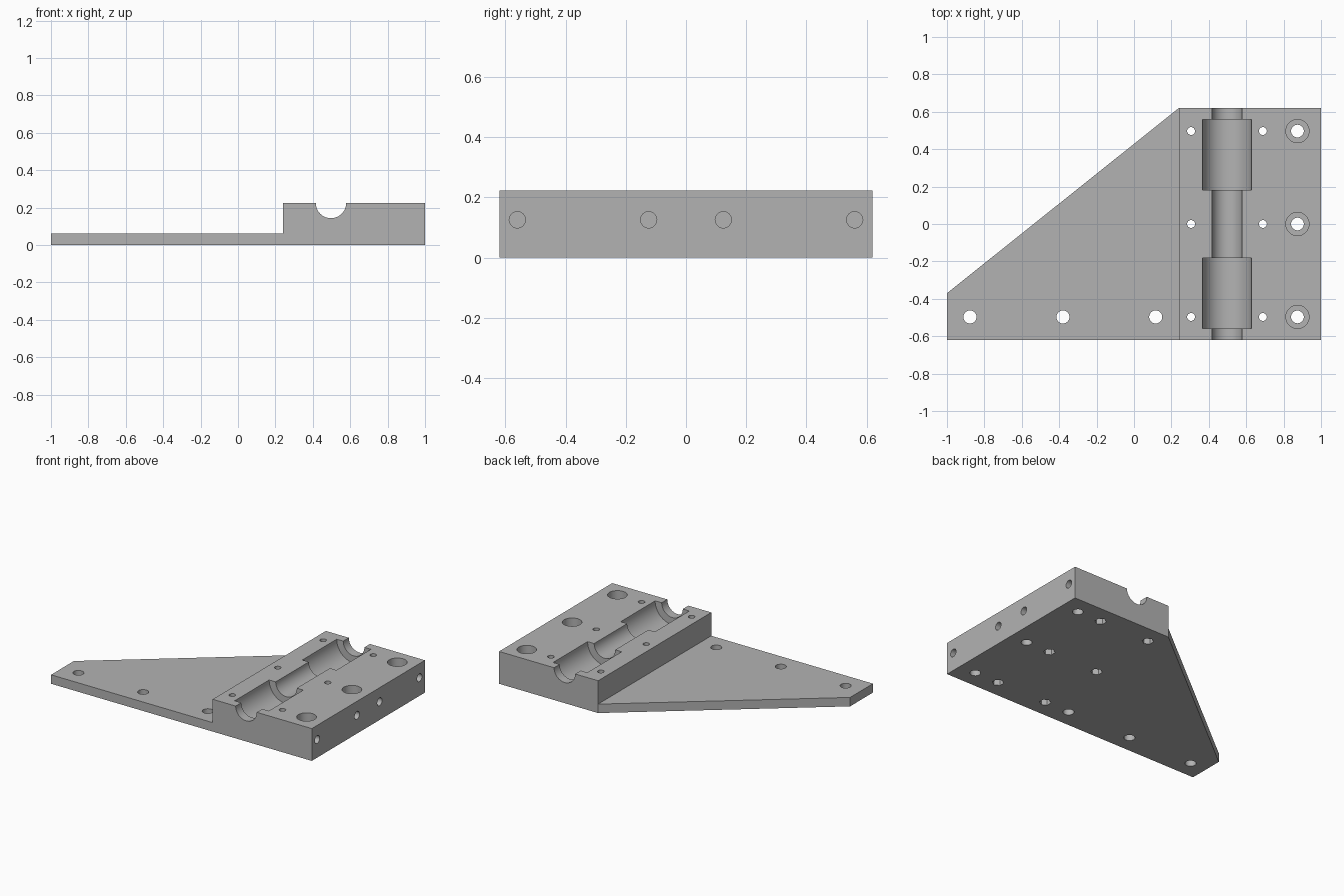
import bpy, bmesh, math
from mathutils import Matrix

if "Cube" in bpy.data.objects:
    bpy.data.objects.remove(bpy.data.objects["Cube"], do_unlink=True)

HEIGHT, PLATE, HALF_Y = 0.224, 0.062, 0.62
STEP_X, GROOVE_X = 0.24, 0.497

grey = bpy.data.materials.new("light_grey")
grey.use_nodes = True
colour = (0.45, 0.45, 0.45, 1)
grey.diffuse_color = colour
grey.node_tree.nodes["Principled BSDF"].inputs["Base Color"].default_value = colour


def make_object(name, bm):
    mesh = bpy.data.meshes.new(name)
    bmesh.ops.recalc_face_normals(bm, faces=bm.faces)
    bm.to_mesh(mesh)
    bm.free()
    obj = bpy.data.objects.new(name, mesh)
    bpy.context.collection.objects.link(obj)
    mesh.materials.append(grey)
    return obj


# Body outline extruded to the full block height
bm = bmesh.new()
outline = [(-1, -HALF_Y), (1, -HALF_Y), (1, HALF_Y), (STEP_X, HALF_Y), (-1, -0.37)]
base = bm.faces.new([bm.verts.new((x, y, 0)) for x, y in outline])
top = bmesh.ops.extrude_face_region(bm, geom=[base])["geom"]
bmesh.ops.translate(bm, vec=(0, 0, HEIGHT),
                    verts=[v for v in top if isinstance(v, bmesh.types.BMVert)])
body = make_object("bearing_mount_bracket", bm)


def cut(cutter):
    cutter.hide_render = True
    mod = body.modifiers.new("cut", "BOOLEAN")
    mod.operation, mod.solver, mod.object = "DIFFERENCE", "EXACT", cutter
    bpy.context.view_layer.objects.active = body
    bpy.ops.object.modifier_apply(modifier=mod.name)
    bpy.data.objects.remove(cutter, do_unlink=True)


def bore(centre, radius, length, axis="Z", sides=32):
    turn = {"Z": Matrix(), "Y": Matrix.Rotation(math.pi / 2, 4, "X"),
            "X": Matrix.Rotation(math.pi / 2, 4, "Y")}[axis]
    bm = bmesh.new()
    bmesh.ops.create_cone(bm, cap_ends=True, segments=sides, radius1=radius,
                          radius2=radius, depth=length,
                          matrix=Matrix.Translation(centre) @ turn)
    cut(make_object("bore_cutter", bm))


# Lower the triangular flange to plate thickness
bm = bmesh.new()
bmesh.ops.create_cube(bm, size=1, matrix=Matrix.Translation((STEP_X - 1, 0, PLATE + 0.5))
                      @ Matrix.Diagonal((2, 2, 1, 1)))
cut(make_object("flange_cutter", bm))

# Shaft groove and the two wider bearing seats
bore((GROOVE_X, 0, HEIGHT), 0.081, 2, "Y", 64)
for side in (-1, 1):
    bore((GROOVE_X, side * 0.37, HEIGHT), 0.131, 0.378, "Y", 64)

for y in (-0.497, 0, 0.497):
    # Clamp screw holes with hexagonal nut pockets underneath
    for x in (0.305, 0.689):
        bore((x, y, 0), 0.021, 1)
        bore((x, y, 0), 0.037, 0.14, sides=6)
    # Counterbored mounting holes
    bore((0.874, y, 0), 0.034, 1)
    bore((0.874, y, HEIGHT), 0.062, 0.14)

# Flange holes
for x in (-0.877, -0.38, 0.116):
    bore((x, -0.497, 0), 0.035, 1)

# Blind holes in the side face
for y in (-0.56, -0.124, 0.124, 0.56):
    bore((1, y, 0.126), 0.027, 0.5, "X")

# Smooth bores with crisp edges
bpy.ops.object.select_all(action="DESELECT")
body.select_set(True)
bpy.context.view_layer.objects.active = body
bpy.ops.object.shade_smooth_by_angle(angle=math.radians(30))
